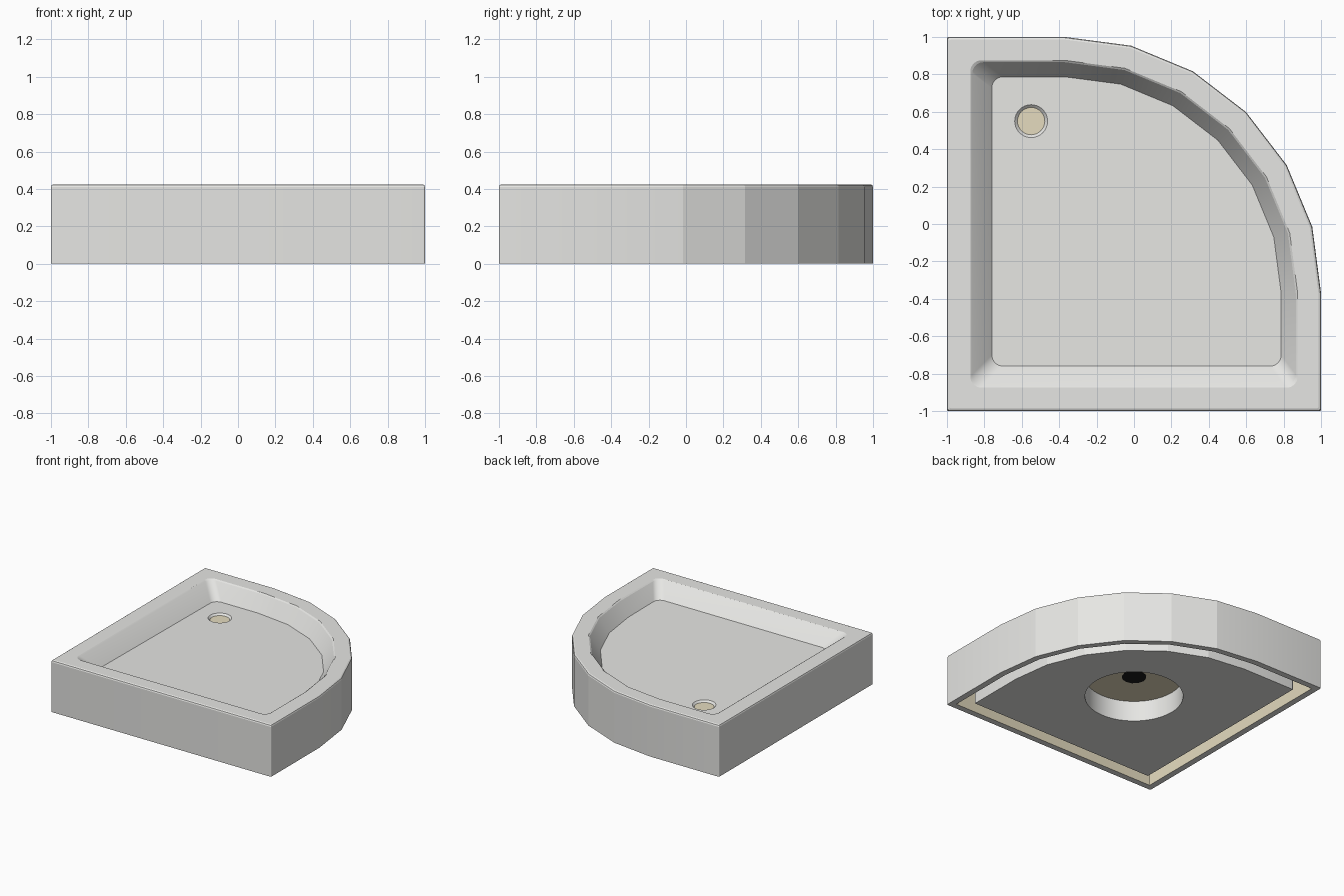
import bpy, bmesh
from math import sin, cos, pi, radians

if "Cube" in bpy.data.objects:
    bpy.data.objects.remove(bpy.data.objects["Cube"])


def material(name, rgb):
    mat = bpy.data.materials.new(name)
    mat.use_nodes = True
    mat.diffuse_color = (*rgb, 1)
    mat.node_tree.nodes["Principled BSDF"].inputs["Base Color"].default_value = (*rgb, 1)
    return mat


GREY, BEIGE, BLACK = 0, 1, 2
MATS = [material("light grey", (0.79, 0.79, 0.77)),
        material("beige", (0.78, 0.71, 0.52)),
        material("black", (0.01, 0.01, 0.01))]
CENTRE = -0.37   # centre of the curved side, on both axes


def outline(high, low, radius):
    """Quadrant plan: three rounded square corners and a six-sided arc."""
    pts = []

    def corner(x, y, start):
        for i in range(9):
            a = radians(start) + i * pi / 16
            pts.append((x + radius * cos(a), y + radius * sin(a)))

    corner(-low + radius, -low + radius, 180)
    corner(high - radius, -low + radius, 270)
    for i in range(7):
        a = i * pi / 12
        pts.append((CENTRE + (high - CENTRE) * cos(a), CENTRE + (high - CENTRE) * sin(a)))
    corner(-low + radius, high - radius, 90)
    return pts


def circle(x, y, radius, count=32):
    return [(x + radius * cos(2 * pi * i / count), y + radius * sin(2 * pi * i / count))
            for i in range(count)]


def add_loop(bm, pts, z):
    height = z if callable(z) else lambda y: z
    return [bm.verts.new((x, y, height(y))) for x, y in pts]


def bridge(bm, a, b, mat=GREY):
    for i in range(len(a)):
        j = (i + 1) % len(a)
        bm.faces.new((a[i], a[j], b[j], b[i])).material_index = mat


def fill_between(bm, outer, inner):
    """Flat face with a hole in it."""
    edges = []
    for ring in (outer, inner):
        for i in range(len(ring)):
            pair = (ring[i - 1], ring[i])
            edges.append(bm.edges.get(pair) or bm.edges.new(pair))
    bmesh.ops.triangle_fill(bm, use_beauty=True, edges=edges, normal=(0, 0, 1))


def finish(bm, name):
    bmesh.ops.recalc_face_normals(bm, faces=bm.faces)
    mesh = bpy.data.meshes.new(name)
    bm.to_mesh(mesh)
    bm.free()
    for mat in MATS:
        mesh.materials.append(mat)
    obj = bpy.data.objects.new(name, mesh)
    bpy.context.collection.objects.link(obj)
    bpy.ops.object.select_all(action="DESELECT")
    obj.select_set(True)
    bpy.context.view_layer.objects.active = obj
    bpy.ops.object.shade_smooth_by_angle(angle=radians(13))
    return obj


def floor_height(y):
    return 0.305 - 0.01 * y


# Tray: hollow underside, outer skirt, rounded rim, basin and drain recess
bm = bmesh.new()
sections = [
    (0.95, 0.95, 0.005, 0.17, BEIGE),
    (0.95, 0.95, 0.005, 0.0, GREY),
    (1.0, 1.0, 0.008, 0.0, GREY),
    (1.0, 1.0, 0.008, 0.41, GREY),
    (0.996, 0.996, 0.008, 0.42, GREY),
    (0.986, 0.986, 0.008, 0.425, GREY),
    (0.875, 0.875, 0.06, 0.425, GREY),
    (0.865, 0.865, 0.06, 0.418, GREY),
    (0.787, 0.76, 0.06, floor_height, GREY),
]
rings = [add_loop(bm, outline(h, l, r), z) for h, l, r, z, m in sections]
for i in range(len(rings) - 1):
    bridge(bm, rings[i], rings[i + 1], sections[i][4])
bm.faces.new(rings[0]).material_index = BEIGE

drain_top = add_loop(bm, circle(-0.55, 0.55, 0.088), floor_height)
drain_base = add_loop(bm, circle(-0.55, 0.55, 0.073), 0.285)
fill_between(bm, rings[-1], drain_top)
bridge(bm, drain_top, drain_base)
bm.faces.new(drain_base).material_index = BEIGE
finish(bm, "shower_tray")

# Support block under the tray with a round opening
bm = bmesh.new()
plan = outline(0.85, 0.85, 0.004)
top_out, low_out = add_loop(bm, plan, 0.17), add_loop(bm, plan, 0.0)
hole = circle(0, 0, 0.37, 48)
top_in, low_in = add_loop(bm, hole, 0.17), add_loop(bm, hole, 0.0)
bridge(bm, top_out, low_out)
bridge(bm, top_in, low_in)
fill_between(bm, low_out, low_in)
fill_between(bm, top_out, top_in)
finish(bm, "support_block")

# Waste outlet at the middle of the opening
bm = bmesh.new()
plan = circle(0, 0, 0.093, 12)
upper, lower = add_loop(bm, plan, 0.172), add_loop(bm, plan, 0.167)
bridge(bm, upper, lower, BLACK)
for ring in (upper, lower):
    bm.faces.new(ring).material_index = BLACK
finish(bm, "waste_outlet")
